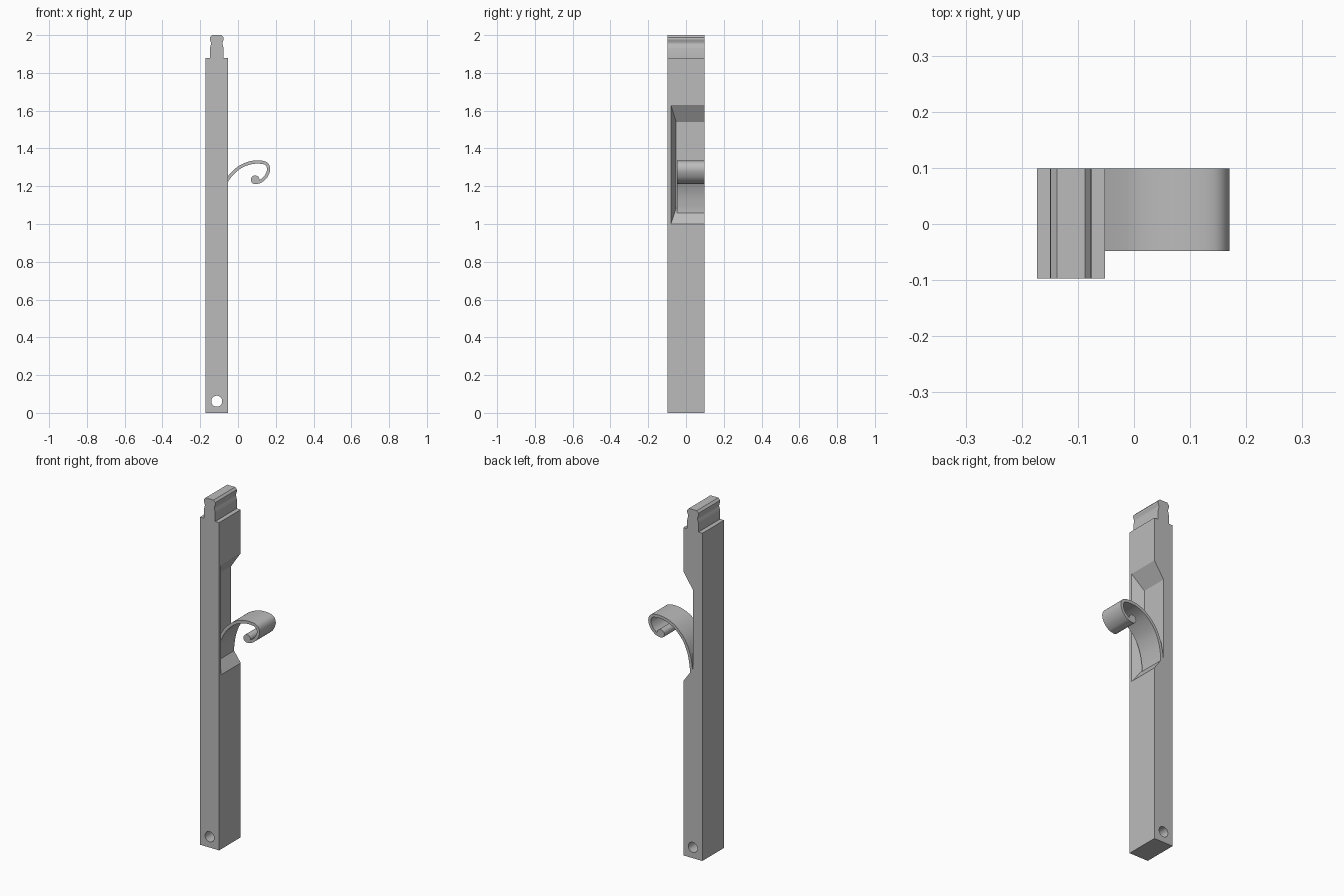
import bpy, bmesh, math
from mathutils import Vector

cube = bpy.data.objects.get("Cube")
if cube:
    bpy.data.objects.remove(cube, do_unlink=True)

grey = bpy.data.materials.new("plain grey")
grey.use_nodes = True
colour = (0.5, 0.5, 0.5, 1)
grey.diffuse_color = colour
grey.node_tree.nodes["Principled BSDF"].inputs["Base Color"].default_value = colour

FRONT, BACK = -0.097, 0.099
LEFT, RIGHT = -0.173, -0.052
MID = (LEFT + RIGHT) / 2


def make(name, bm, helper=False):
    bmesh.ops.recalc_face_normals(bm, faces=bm.faces)
    mesh = bpy.data.meshes.new(name)
    bm.to_mesh(mesh)
    bm.free()
    mesh.materials.append(grey)
    obj = bpy.data.objects.new(name, mesh)
    bpy.context.collection.objects.link(obj)
    obj.hide_render = helper
    return obj


def prism(name, outline, y0, y1, helper=False):
    """Extrude an x-z outline along y."""
    bm = bmesh.new()
    face = bm.faces.new([bm.verts.new((x, y0, z)) for x, z in outline])
    ext = bmesh.ops.extrude_face_region(bm, geom=[face])["geom"]
    verts = [v for v in ext if isinstance(v, bmesh.types.BMVert)]
    bmesh.ops.translate(bm, verts=verts, vec=(0, y1 - y0, 0))
    return make(name, bm, helper)


def circle(cx, cz, r, n):
    return [(cx + r * math.cos(math.tau * i / n), cz + r * math.sin(math.tau * i / n))
            for i in range(n)]


def spline(points, steps):
    """Catmull-Rom curve through the points."""
    p = [Vector(q) for q in points]
    p = [2 * p[0] - p[1]] + p + [2 * p[-1] - p[-2]]
    out = []
    for a, b, c, d in zip(p, p[1:], p[2:], p[3:]):
        for i in range(steps):
            t = i / steps
            out.append(0.5 * (2 * b + (c - a) * t + (2 * a - 5 * b + 4 * c - d) * t * t
                              + (3 * b - a - 3 * c + d) * t ** 3))
    return out + [p[-2]]


def smooth(obj, angle):
    bpy.ops.object.select_all(action='DESELECT')
    obj.select_set(True)
    bpy.context.view_layer.objects.active = obj
    bpy.ops.object.shade_smooth_by_angle(angle=math.radians(angle))


# Bar with a grooved tongue on top: half outline as (half width, height), mirrored
groove = [(v.x, v.y) for v in spline(
    [(0.036, 1.93), (0.033, 1.943), (0.030, 1.956), (0.033, 1.968), (0.037, 1.978)], 4)]
half = [(RIGHT - MID, 0), (RIGHT - MID, 1.88), (0.036, 1.88)] + groove
half += [(0.036, 1.988), (0.025, 2.0)]
outline = [(MID + w, z) for w, z in half] + [(MID - w, z) for w, z in reversed(half)]
body = prism("bar", outline, FRONT, BACK)

# Cross hole near the foot
hole = prism("hole_cutter", circle(MID, 0.062, 0.029, 32), -0.3, 0.3, True)

# Recess open to the back, with sloping walls, widening outwards from its floor
bm = bmesh.new()
rings = []
for t in (0, 1.3):
    x = MID + t * (RIGHT - MID)
    wall, low, high = -0.052 - 0.028 * t, 1.085 - 0.085 * t, 1.54 + 0.09 * t
    rings.append([bm.verts.new((x, y, z)) for y, z in
                  ((wall, low), (0.3, low), (0.3, high), (wall, high))])
for ring in rings:
    bm.faces.new(ring)
for i in range(4):
    j = (i + 1) % 4
    bm.faces.new((rings[0][i], rings[0][j], rings[1][j], rings[1][i]))
recess = make("recess_cutter", bm, True)

for cutter in (hole, recess):
    mod = body.modifiers.new(cutter.name, 'BOOLEAN')
    mod.operation = 'DIFFERENCE'
    mod.solver = 'EXACT'
    mod.object = cutter
    bpy.context.view_layer.objects.active = body
    bpy.ops.object.modifier_apply(modifier=mod.name)
    bpy.data.objects.remove(cutter, do_unlink=True)
smooth(body, 28)

# Curled leaf spring rising from the recess floor
path = spline([(-0.103, 1.05), (-0.100, 1.10), (-0.086, 1.17), (-0.054, 1.238),
               (0.000, 1.294), (0.055, 1.321), (0.105, 1.328), (0.148, 1.320),
               (0.162, 1.290), (0.148, 1.252), (0.122, 1.228), (0.098, 1.220)], 8)
bm = bmesh.new()
sections = []
for i, p in enumerate(path):
    d = (path[min(i + 1, len(path) - 1)] - path[max(i - 1, 0)]).normalized()
    n = Vector((-d.y, d.x)) * 0.0085
    sections.append([bm.verts.new((q.x, y, q.y)) for q, y in
                     ((p + n, -0.048), (p + n, BACK), (p - n, BACK), (p - n, -0.048))])
for a, b in zip(sections, sections[1:]):
    for i in range(4):
        j = (i + 1) % 4
        bm.faces.new((a[i], a[j], b[j], b[i]))
bm.faces.new(sections[0])
bm.faces.new(sections[-1])
smooth(make("curled_spring", bm), 30)

# Rounded bead closing the curl
smooth(prism("spring_bead", circle(0.091, 1.234, 0.023, 32), -0.048, BACK), 30)
